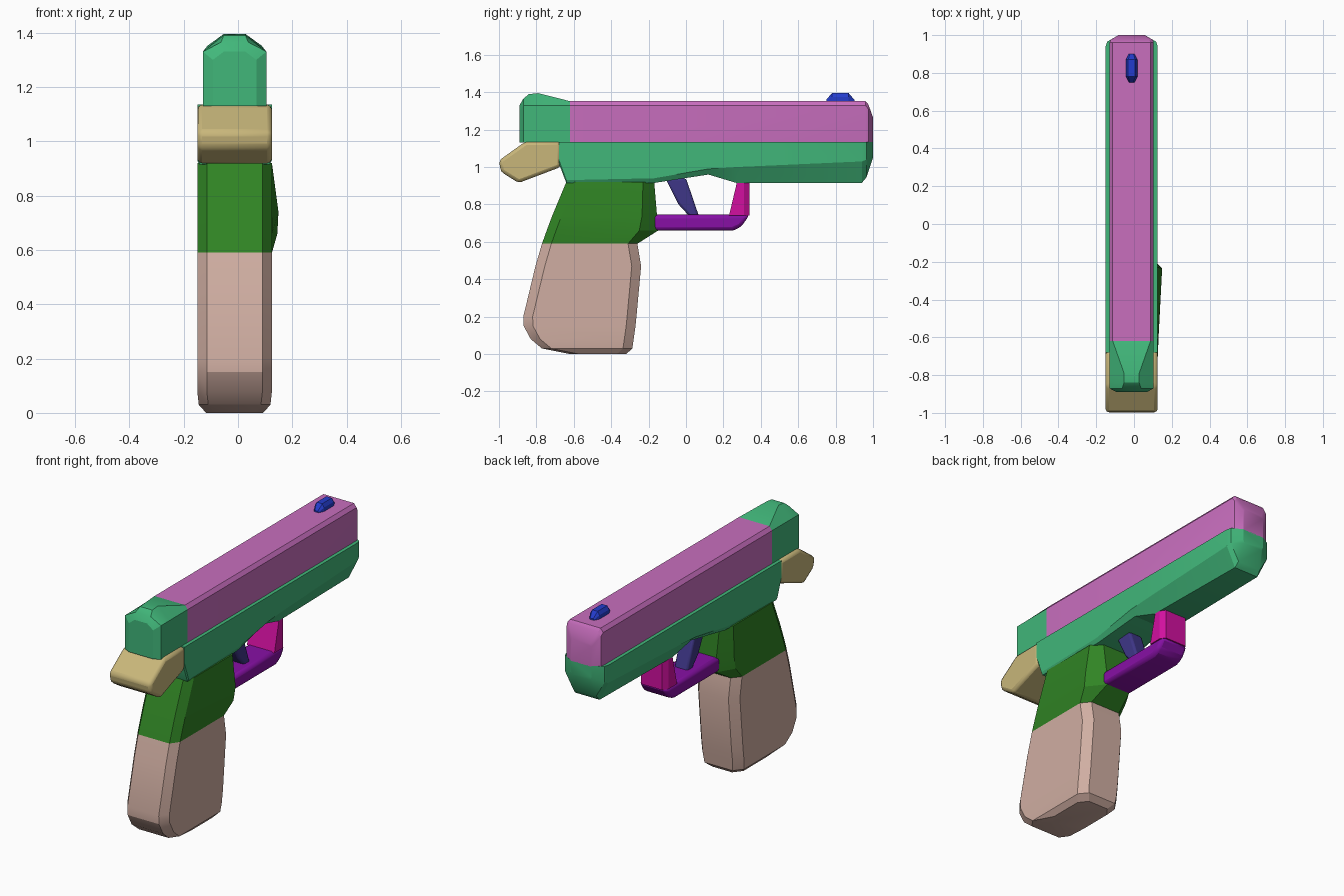
import bpy, bmesh
from math import radians

cube = bpy.data.objects.get("Cube")
if cube:
    bpy.data.objects.remove(cube, do_unlink=True)

CX = -0.0125  # side-to-side middle of the body


def material(name, *rgb):
    lin = [((c / 255 + 0.055) / 1.055) ** 2.4 for c in rgb] + [1.0]
    m = bpy.data.materials.new(name)
    m.use_nodes = True
    m.diffuse_color = lin
    m.node_tree.nodes["Principled BSDF"].inputs["Base Color"].default_value = lin
    return m


orchid = material("orchid", 200, 110, 190)
green = material("sea green", 65, 183, 122)
tan = material("tan", 200, 182, 122)
forest = material("forest green", 48, 132, 36)
pink = material("dusty pink", 208, 174, 162)
blue = material("blue", 36, 60, 205)
navy = material("navy", 62, 54, 135)
violet = material("violet", 135, 16, 165)
magenta = material("magenta", 210, 16, 160)


def loft(name, mat, rings, bevel=0.0):
    """Skin a row of equal-length rings, cap both ends and shade by angle."""
    bm = bmesh.new()
    loops = [[bm.verts.new((x + CX, y, z)) for x, y, z in r] for r in rings]
    n = len(loops[0])
    for a, b in zip(loops, loops[1:]):
        for i in range(n):
            j = (i + 1) % n
            bm.faces.new((a[i], a[j], b[j], b[i]))
    bm.faces.new(loops[0])
    bm.faces.new(loops[-1])
    bmesh.ops.recalc_face_normals(bm, faces=bm.faces)
    me = bpy.data.meshes.new(name)
    bm.to_mesh(me)
    bm.free()
    me.materials.append(mat)
    ob = bpy.data.objects.new(name, me)
    bpy.context.collection.objects.link(ob)
    if bevel:
        mod = ob.modifiers.new("edge bevel", "BEVEL")
        mod.width = bevel
        mod.segments = 2
        mod.limit_method = "ANGLE"
    bpy.ops.object.select_all(action="DESELECT")
    ob.select_set(True)
    bpy.context.view_layer.objects.active = ob
    bpy.ops.object.shade_smooth_by_angle(angle=radians(25))
    return ob


def plate(name, mat, half, profile, bevel):
    """Side profile (y, z) extruded across the body."""
    return loft(name, mat, [[(s, y, z) for y, z in profile] for s in (-half, half)], bevel)


def hull_ring(y, base, half, shoulder, tip_half, tip):
    """Cross-section with straight sides and a chamfered top (or bottom)."""
    return [(-half, y, base), (half, y, base), (half, y, shoulder),
            (tip_half, y, tip), (-tip_half, y, tip), (-half, y, shoulder)]


def grip_ring(z, back, front, cut_x, cut_y, half=0.1375, bulge=0.0):
    """Horizontal section with chamfered corners; cut_x, cut_y shape the front."""
    c = 0.035
    return [(-half + c, back, z), (half - c, back, z), (half, back + 0.05, z),
            (half + bulge, front - cut_y, z), (half - cut_x, front, z),
            (-half + cut_x, front, z), (-half, front - cut_y, z), (-half, back + 0.05, z)]


# Slide and its raised rear block
loft("slide", orchid, [hull_ring(y, 1.13, *r) for y, *r in (
    (-0.62, 0.117, 1.33, 0.10, 1.352),
    (0.96, 0.117, 1.33, 0.10, 1.352),
    (0.975, 0.112, 1.31, 0.095, 1.335),
    (1.0, 0.07, 1.25, 0.06, 1.265))])
loft("slide_rear", green, [hull_ring(y, 1.13, *r) for y, *r in (
    (-0.89, 0.08, 1.30, 0.04, 1.33),
    (-0.87, 0.117, 1.33, 0.05, 1.365),
    (-0.84, 0.117, 1.33, 0.04, 1.39),
    (-0.79, 0.117, 1.33, 0.04, 1.395),
    (-0.62, 0.117, 1.33, 0.10, 1.352))])

# Lower frame under the slide
loft("frame", green, [hull_ring(y, 1.135, *r) for y, *r in (
    (-0.68, 0.1375, 1.04, 0.13, 1.02),
    (-0.64, 0.1375, 0.93, 0.13, 0.915),
    (-0.17, 0.1375, 0.94, 0.125, 0.915),
    (0.12, 0.1375, 0.99, 0.105, 0.96),
    (0.27, 0.1375, 1.0, 0.09, 0.915),
    (0.94, 0.1375, 1.03, 0.08, 0.915),
    (0.965, 0.13, 1.04, 0.075, 0.945),
    (1.0, 0.07, 1.07, 0.06, 1.05))])

# Rear tang overhanging the hand
plate("rear_tang", tan, 0.1375, [(-0.67, 1.135), (-0.86, 1.135), (-1.0, 1.035),
      (-0.99, 0.975), (-0.895, 0.915), (-0.67, 1.0)], 0.018)

# Upper and lower grip
loft("upper_grip", forest, [
    grip_ring(0.59, -0.77, -0.26, 0.04, 0.05),
    grip_ring(0.66, -0.745, -0.15, 0.06, 0.10, bulge=0.02),
    grip_ring(0.74, -0.715, -0.155, 0.06, 0.08, bulge=0.024),
    grip_ring(0.92, -0.64, -0.17, 0.05, 0.06)])
loft("lower_grip", pink, [
    grip_ring(0.59, -0.77, -0.26, 0.04, 0.05),
    grip_ring(0.47, -0.805, -0.24, 0.04, 0.05),
    grip_ring(0.2, -0.87, -0.265, 0.04, 0.05),
    grip_ring(0.15, -0.868, -0.27, 0.04, 0.05),
    grip_ring(0.08, -0.83, -0.28, 0.04, 0.05),
    grip_ring(0.03, -0.77, -0.287, 0.04, 0.05, half=0.132),
    grip_ring(0.0, -0.62, -0.32, 0.04, 0.05, half=0.105)])

# Trigger guard, its front post and the trigger
plate("guard_bar", violet, 0.09, [(-0.18, 0.745), (-0.18, 0.66), (0.25, 0.66),
      (0.295, 0.68), (0.34, 0.745)], 0.02)
loft("guard_post", magenta, [[(-0.09, b, z), (0.09, b, z), (0.09, 0.31, z), (0.07, 0.34, z),
     (-0.07, 0.34, z), (-0.09, 0.31, z)] for z, b in ((0.74, 0.23), (0.93, 0.275))])
plate("trigger", navy, 0.045, [(-0.11, 0.94), (0.0, 0.94), (0.07, 0.735),
      (0.02, 0.735), (-0.04, 0.80)], 0.012)

# Front sight
loft("front_sight", blue, [hull_ring(y, 1.345, *r) for y, *r in (
    (0.75, 0.015, 1.355, 0.01, 1.36),
    (0.78, 0.03, 1.375, 0.018, 1.395),
    (0.87, 0.03, 1.375, 0.018, 1.395),
    (0.90, 0.015, 1.355, 0.01, 1.36))])
